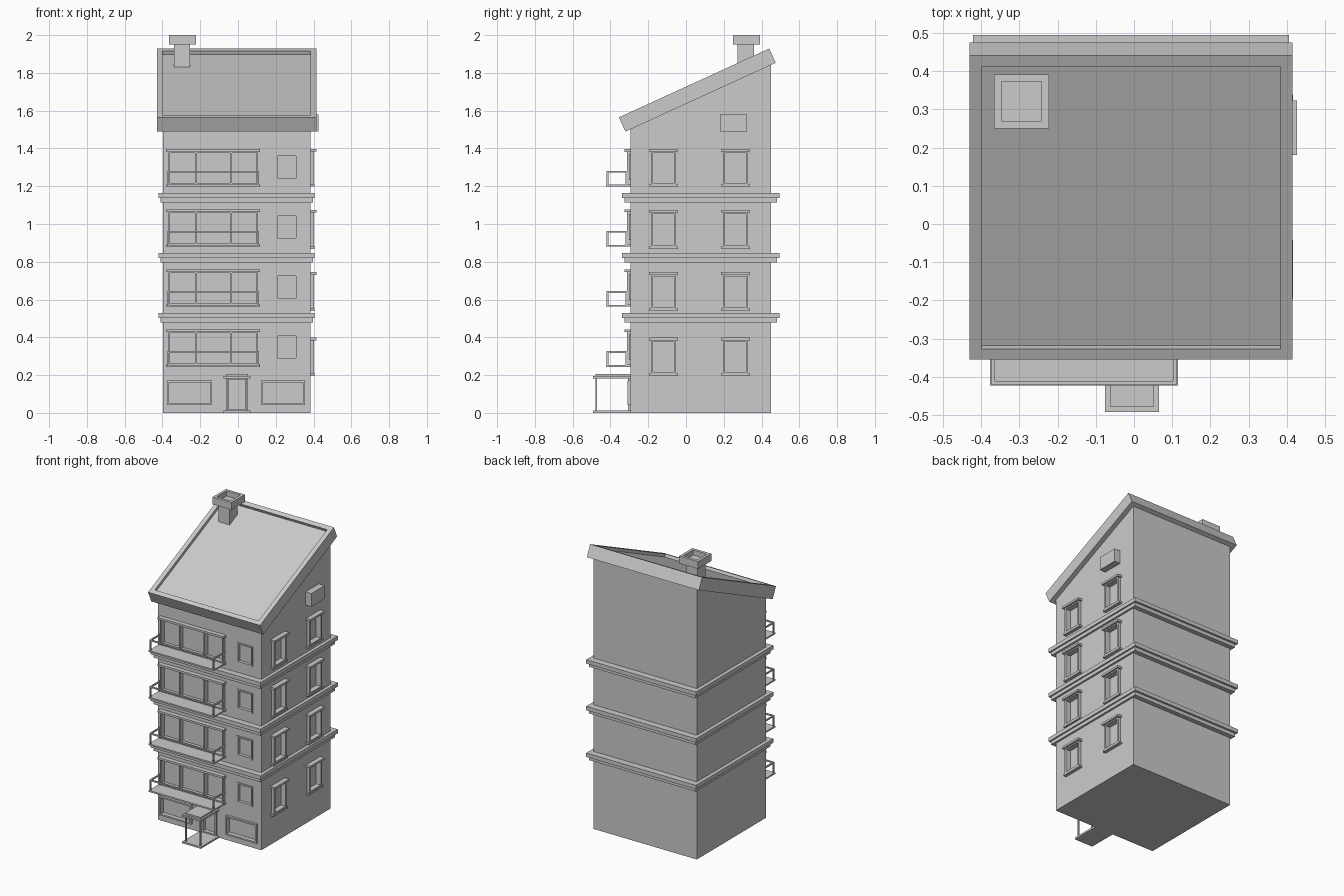
import bpy, bmesh, math
from mathutils import Vector, Matrix

if "Cube" in bpy.data.objects:
    bpy.data.objects.remove(bpy.data.objects["Cube"])

X0, X1, Y0, Y1 = -0.397, 0.383, -0.295, 0.45   # wall planes


def add_box(bm, lo, hi):
    lo, hi = Vector(lo), Vector(hi)
    m = Matrix.Translation((lo + hi) / 2) @ Matrix.Diagonal((*(hi - lo), 1))
    return bmesh.ops.create_cube(bm, size=1, matrix=m)["verts"]


def finish(bm, name):
    me = bpy.data.meshes.new(name)
    bmesh.ops.recalc_face_normals(bm, faces=bm.faces)
    bm.to_mesh(me)
    bm.free()
    ob = bpy.data.objects.new(name, me)
    bpy.context.collection.objects.link(ob)
    return ob


def boxes(name, parts):
    bm = bmesh.new()
    for lo, hi in parts:
        add_box(bm, lo, hi)
    return finish(bm, name)


def tray(name, lo, hi, rim, depth):
    """Box whose top is sunk inside a rim."""
    bm = bmesh.new()
    add_box(bm, lo, hi)
    bm.normal_update()
    top = [max(bm.faces, key=lambda f: f.calc_center_median().z)]
    bmesh.ops.inset_region(bm, faces=top, thickness=rim, use_even_offset=True)
    r = bmesh.ops.extrude_discrete_faces(bm, faces=top)
    bmesh.ops.translate(bm, verts=r["faces"][0].verts, vec=(0, 0, -depth))
    return finish(bm, name)


def on_wall(side, u0, u1, d0, d1, z0, z1):
    """Box given along a wall: u across, d outwards."""
    if side == "front":
        return (u0, Y0 - d1, z0), (u1, Y0 - d0, z1)
    return (X1 + d0, u0, z0), (X1 + d1, u1, z1)


recesses = []


def window(name, side, u0, u1, z0, z1, out, w=0.01, bars=(), lintel=False):
    recesses.append(on_wall(side, u0 + w, u1 - w, -0.015, 0.05, z0 + w, z1 - w))
    back = -0.01
    p = [on_wall(side, u0, u0 + w, back, out, z0, z1),
         on_wall(side, u1 - w, u1, back, out, z0, z1),
         on_wall(side, u0 + w, u1 - w, back, out, z0, z0 + w),
         on_wall(side, u0 + w, u1 - w, back, out, z1 - w, z1)]
    p += [on_wall(side, b - w / 2, b + w / 2, -0.02, out, z0 + w, z1 - w) for b in bars]
    if lintel:
        e = 0.01
        p.append(on_wall(side, u0 - e, u1 + e, back, out + 0.013, z1 - 0.004, z1 + 0.01))
        p.append(on_wall(side, u0 - e, u1 + e, back, out + 0.003, z0 - 0.008, z0 + 0.004))
    boxes(name, p)


# Front floors: wide balcony window, balcony, small window
for i, z in enumerate((0.244, 0.562, 0.88, 1.198)):
    n = i + 1
    window(f"balcony_window_{n}", "front", -0.37, 0.107, z + 0.008, z + 0.188,
           0.018, bars=(-0.222, -0.037), lintel=True)
    window(f"small_window_{n}", "front", 0.2, 0.318, z + 0.036, z + 0.172, 0.006)
    boxes(f"balcony_floor_{n}", [((-0.377, -0.423, z), (0.115, Y0 + 0.01, z + 0.01))])
    t, a, b, f = 0.009, -0.373, 0.111, -0.42
    rail = [((a, f, z + 0.074), (b, f + t, z + 0.083))]
    for x in (a, b - t):
        rail.append(((x, f + t, z + 0.074), (x + t, Y0 + 0.005, z + 0.083)))
        rail.append(((x, f, z + 0.005), (x + t, f + t, z + 0.078)))
        rail.append(((x, Y0 - 0.024, z + 0.005), (x + t, Y0 - 0.015, z + 0.078)))
    boxes(f"balcony_rail_{n}", rail)

# Right side windows
for i, (z0, z1) in enumerate(((0.196, 0.398), (0.54, 0.745), (0.868, 1.075), (1.198, 1.398))):
    for j, y in enumerate((-0.119, 0.262)):
        window(f"side_window_{i + 1}_{j + 1}", "right", y - 0.067, y + 0.067,
               z0 + 0.008, z1 - 0.01, 0.02, w=0.012, lintel=True)

# Ground floor windows
window("ground_window_left", "front", -0.376, -0.138, 0.042, 0.172, 0.015)
window("ground_window_right", "front", 0.122, 0.355, 0.042, 0.172, 0.015)

# Entrance
window("door_frame", "front", -0.06, 0.049, 0.01, 0.186, 0.012)
boxes("door_step", [((-0.076, -0.492, 0), (0.065, Y0 + 0.01, 0.012))])
boxes("door_canopy", [((-0.076, -0.492, 0.183), (0.065, Y0 + 0.01, 0.195)),
                      ((-0.063, -0.478, 0.194), (0.053, Y0 + 0.01, 0.205))])
boxes("canopy_posts", [((x, -0.48, 0.01), (x + 0.009, -0.471, 0.185)) for x in (-0.064, 0.044)])

# Walls with sloping top, window recesses cut in
bm = bmesh.new()
for v in add_box(bm, (X0, Y0, 0), (X1, Y1, 1)):
    if v.co.z > 0.5:
        v.co.z = 1.53 if v.co.y < 0 else 1.865
walls = finish(bm, "walls")
cutter = boxes("window_cutter", recesses)
cutter.hide_render = True
mod = walls.modifiers.new("recesses", "BOOLEAN")
mod.operation, mod.solver, mod.object = "DIFFERENCE", "EXACT", cutter
bpy.context.view_layer.objects.active = walls
bpy.ops.object.modifier_apply(modifier=mod.name)
bpy.data.objects.remove(cutter)

# Stepped ledges between floors
for i, z in enumerate((0.478, 0.796, 1.114)):
    boxes(f"ledge_{i + 1}", [((-0.41, -0.325, z), (0.396, 0.481, z + 0.025)),
                             ((-0.422, -0.338, z + 0.024), (0.406, 0.495, z + 0.051))])

# Sloping roof with raised rim
roof = tray("roof", (-0.43, -0.4375, -0.0415), (0.415, 0.4375, 0.0415), 0.031, 0.02)
roof.data.transform(Matrix.Translation((0, 0.06, 1.709)) @ Matrix.Rotation(math.radians(24.6), 4, "X"))

# Chimney
boxes("chimney_shaft", [((-0.34, 0.273, 1.76), (-0.254, 0.36, 1.955))])
tray("chimney_cap", (-0.366, 0.25, 1.95), (-0.223, 0.392, 2.0), 0.019, 0.035)

# Wall unit on the right side
boxes("wall_unit", [((X1 - 0.01, 0.18, 1.49), (0.427, 0.323, 1.58))])
